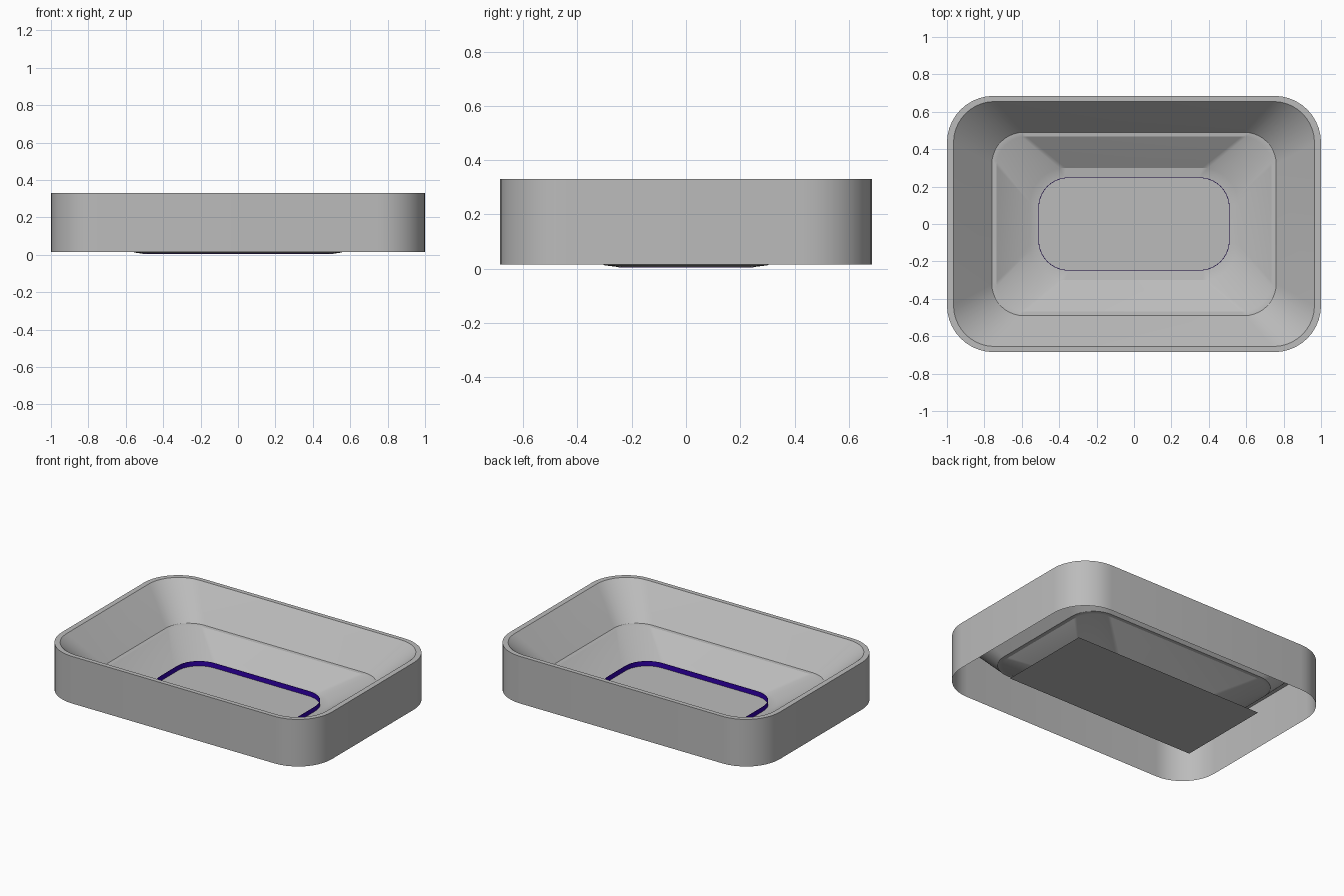
import bpy, math

if "Cube" in bpy.data.objects:
    bpy.data.objects.remove(bpy.data.objects["Cube"])


def material(name, rgb):
    m = bpy.data.materials.new(name)
    m.diffuse_color = (*rgb, 1)
    m.use_nodes = True
    m.node_tree.nodes["Principled BSDF"].inputs["Base Color"].default_value = m.diffuse_color
    return m


GREY = material("grey", (0.5, 0.5, 0.5))
BLUE = material("deep_blue", (0.03, 0.0, 0.4))


def rounded_rect(hx, hy, r, z, seg=10):
    """Counter-clockwise rounded rectangle loop."""
    pts = []
    for i, (sx, sy) in enumerate([(1, 1), (-1, 1), (-1, -1), (1, -1)]):
        for k in range(seg + 1):
            a = math.pi / 2 * (i + k / seg)
            pts.append((sx * (hx - r) + r * math.cos(a),
                        sy * (hy - r) + r * math.sin(a), z))
    return pts


def loft(name, rings, mat):
    """Open skin through a list of (half x, half y, corner radius, z)."""
    verts, faces = [], []
    for ring in rings:
        verts += rounded_rect(*ring)
    n = len(verts) // len(rings)
    for j in range(len(rings) - 1):
        for i in range(n):
            k = (i + 1) % n
            faces.append((j * n + i, j * n + k, (j + 1) * n + k, (j + 1) * n + i))
    return add_object(name, verts, faces, mat)


def add_object(name, verts, faces, mat):
    me = bpy.data.meshes.new(name)
    me.from_pydata(verts, [], faces)
    me.materials.append(mat)
    ob = bpy.data.objects.new(name, me)
    bpy.context.collection.objects.link(ob)
    bpy.ops.object.select_all(action='DESELECT')
    ob.select_set(True)
    bpy.context.view_layer.objects.active = ob
    bpy.ops.object.shade_smooth_by_angle(angle=math.radians(25))
    return ob


# Outer wall, flat rim, sloped funnel, narrow ledge and shallow lower basin
loft("tray_shell", [
    (1.0, 0.685, 0.25, 0.015),
    (1.0, 0.685, 0.25, 0.33),
    (0.965, 0.655, 0.22, 0.33),
    (0.76, 0.49, 0.17, 0.132),
    (0.735, 0.468, 0.16, 0.13),
    (0.555, 0.30, 0.19, 0.012),
    (0.51, 0.25, 0.16, 0.006),
], GREY)

# Flat floor panel closing the basin
add_object("floor_panel", [(-0.71, -0.325, 0), (0.71, -0.325, 0),
                           (0.71, 0.325, 0), (-0.71, 0.325, 0)],
           [(0, 1, 2, 3)], GREY)

# Thin upright blue band standing on the floor
loft("blue_band", [
    (0.511, 0.249, 0.16, 0.004),
    (0.511, 0.249, 0.16, 0.036),
    (0.508, 0.246, 0.157, 0.036),
    (0.508, 0.246, 0.157, 0.004),
], BLUE)
